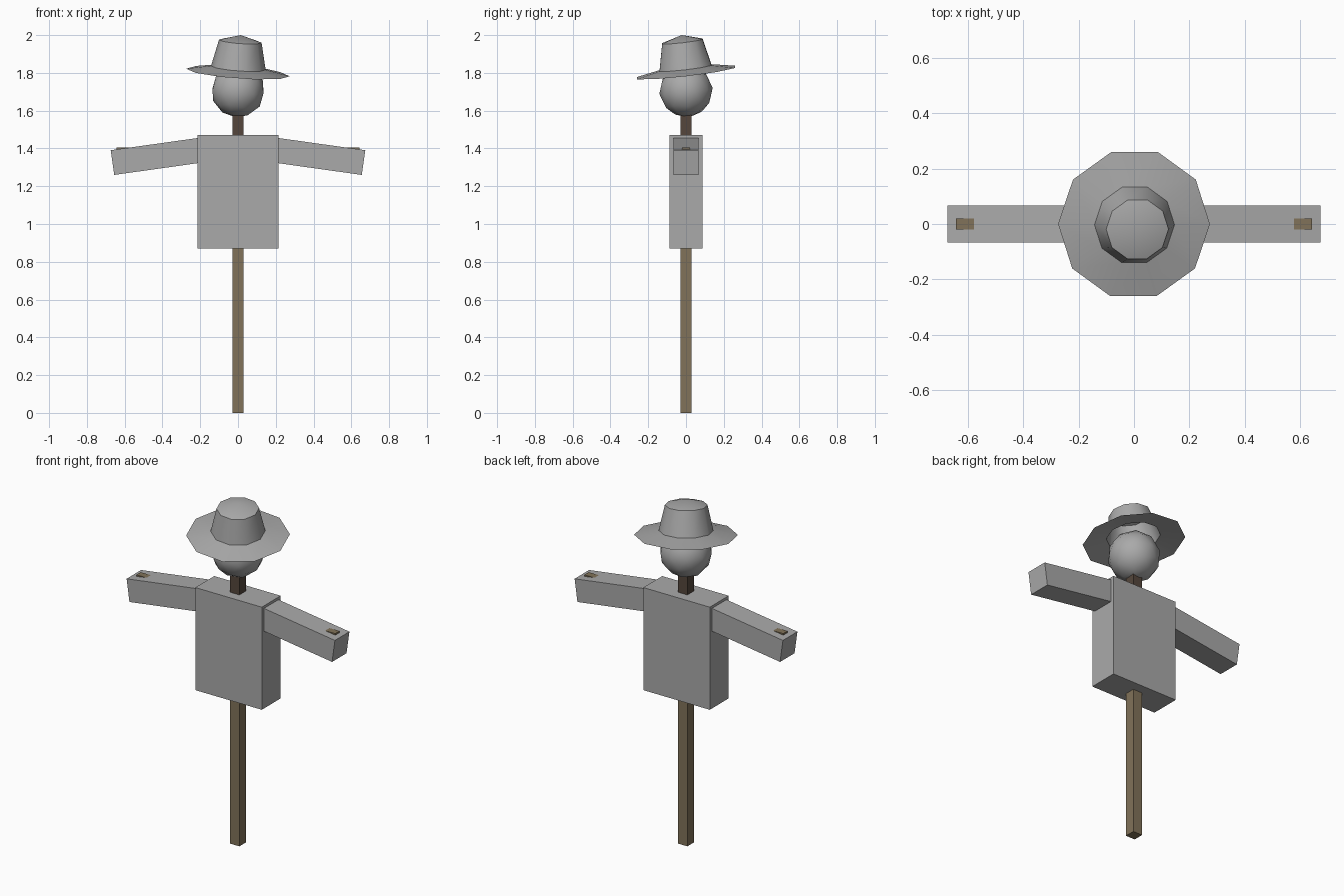
import bpy, bmesh
from math import radians, cos, sin, pi
from mathutils import Matrix

if "Cube" in bpy.data.objects:
    bpy.data.objects.remove(bpy.data.objects["Cube"], do_unlink=True)


def make_material(name, rgb):
    mat = bpy.data.materials.new(name)
    mat.use_nodes = True
    colour = (*rgb, 1.0)
    mat.diffuse_color = colour
    bsdf = mat.node_tree.nodes["Principled BSDF"]
    bsdf.inputs["Base Color"].default_value = colour
    bsdf.inputs["Roughness"].default_value = 0.9
    return mat


grey = make_material("grey cloth", (0.40, 0.40, 0.40))
wood = make_material("brown wood", (0.22, 0.17, 0.10))
dark_wood = make_material("dark brown wood", (0.09, 0.062, 0.045))


def add_object(name, bm, mat, location, rotation=(0, 0, 0)):
    bmesh.ops.recalc_face_normals(bm, faces=bm.faces)
    mesh = bpy.data.meshes.new(name)
    bm.to_mesh(mesh)
    bm.free()
    mesh.materials.append(mat)
    obj = bpy.data.objects.new(name, mesh)
    obj.location = location
    obj.rotation_euler = [radians(a) for a in rotation]
    bpy.context.collection.objects.link(obj)
    return obj


def box(name, size, location, mat, rotation=(0, 0, 0)):
    bm = bmesh.new()
    bmesh.ops.create_cube(bm, size=1, matrix=Matrix.Diagonal((*size, 1)))
    return add_object(name, bm, mat, location, rotation)


def lathe(name, profile, apex, sides, mat, location, rotation):
    bm = bmesh.new()
    rings = [[bm.verts.new((r * cos(2 * pi * i / sides), r * sin(2 * pi * i / sides), z))
              for i in range(sides)] for r, z in profile]
    tip = bm.verts.new((0, 0, apex))
    for i in range(sides):
        j = (i + 1) % sides
        for low, high in zip(rings, rings[1:]):
            bm.faces.new((low[i], low[j], high[j], high[i]))
        bm.faces.new((rings[-1][i], rings[-1][j], tip))
    return add_object(name, bm, mat, location, rotation)


def smooth(obj, angle):
    bpy.ops.object.select_all(action="DESELECT")
    obj.select_set(True)
    bpy.context.view_layer.objects.active = obj
    bpy.ops.object.shade_smooth_by_angle(angle=radians(angle))


# Wooden frame: post, darker neck and crossbar
box("post", (0.06, 0.06, 1.2), (0, 0, 0.6), wood)
box("neck", (0.06, 0.06, 0.45), (0, 0, 1.425), dark_wood)
box("crossbar", (1.286, 0.04, 0.04), (0, 0, 1.384), wood)

# Shirt with drooping sleeves
box("shirt_body", (0.43, 0.175, 0.6), (0, 0, 1.17), grey)
for side, label in ((1, "left"), (-1, "right")):
    box(f"{label}_sleeve", (0.5, 0.134, 0.132), (side * 0.417, 0, 1.36), grey,
        (0, side * 8, 0))

# Round sack head
tilt = (6.6, 4.2, 0)
bm = bmesh.new()
bmesh.ops.create_icosphere(bm, subdivisions=2, radius=0.142)
head = add_object("head", bm, grey, (0, 0, 1.705), tilt)
smooth(head, 60)

# Hat: sloping brim, tapered crown and shallow pointed top
hat = lathe("hat", [(0.275, 0), (0.145, 0.025), (0.113, 0.167)], 0.2, 10,
            grey, (0, 0, 1.802), tilt)
smooth(hat, 40)
